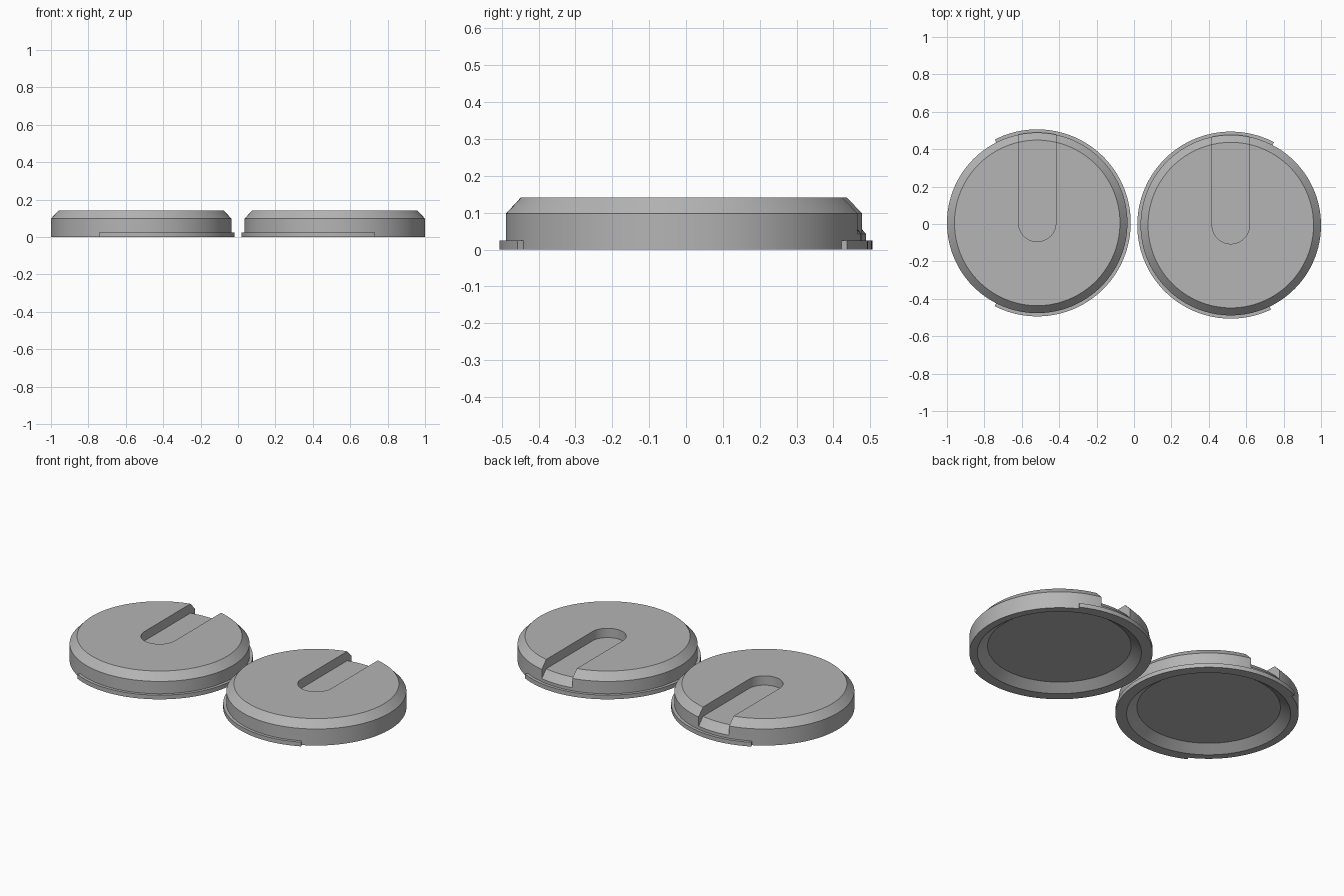
import bpy, bmesh, math
from mathutils import Matrix

default = bpy.data.objects.get("Cube")
if default:
    bpy.data.objects.remove(default, do_unlink=True)

SEG = 128
R, TOP_R, FLANGE_R = 0.4825, 0.4425, 0.5
TOP_Z, EDGE_Z, FLANGE_Z = 0.141, 0.098, 0.025
SLOT_W, SLOT_DEPTH = 0.1, 0.055

grey = bpy.data.materials.new("mid_grey")
grey.use_nodes = True
colour = (0.46, 0.46, 0.46, 1)
grey.diffuse_color = colour
grey.node_tree.nodes["Principled BSDF"].inputs["Base Color"].default_value = colour


def finish(name, bm):
    bmesh.ops.recalc_face_normals(bm, faces=bm.faces)
    mesh = bpy.data.meshes.new(name)
    bm.to_mesh(mesh)
    bm.free()
    mesh.materials.append(grey)
    obj = bpy.data.objects.new(name, mesh)
    bpy.context.collection.objects.link(obj)
    return obj


def lathe(name, profile):
    """Stack of rings (radius, z), capped at both ends."""
    bm = bmesh.new()
    rings = []
    for r, z in profile:
        ring = bmesh.ops.create_circle(bm, segments=SEG, radius=r,
                                       matrix=Matrix.Translation((0, 0, z)))
        rings.append(ring["verts"])
    for a, b in zip(rings, rings[1:]):
        for i in range(SEG):
            j = (i + 1) % SEG
            bm.faces.new((a[i], a[j], b[j], b[i]))
    bm.faces.new(rings[0])
    bm.faces.new(rings[-1])
    return finish(name, bm)


def extrude_outline(name, points, z0, z1):
    bm = bmesh.new()
    face = bm.faces.new([bm.verts.new((x, y, z0)) for x, y in points])
    new = bmesh.ops.extrude_face_region(bm, geom=[face])["geom"]
    verts = [v for v in new if isinstance(v, bmesh.types.BMVert)]
    bmesh.ops.translate(bm, verts=verts, vec=(0, 0, z1 - z0))
    return finish(name, bm)


def arc(r, start, end, n):
    angles = [math.radians(start + (end - start) * i / n) for i in range(n + 1)]
    return [(r * math.cos(a), r * math.sin(a)) for a in angles]


def subtract(obj, cutter):
    cutter.hide_render = True
    mod = obj.modifiers.new("cut", 'BOOLEAN')
    mod.operation, mod.solver, mod.object = 'DIFFERENCE', 'EXACT', cutter
    graph = bpy.context.evaluated_depsgraph_get()
    mesh = bpy.data.meshes.new_from_object(obj.evaluated_get(graph))
    obj.modifiers.clear()
    obj.data = mesh
    bpy.data.objects.remove(cutter, do_unlink=True)


def smooth(obj):
    bpy.ops.object.select_all(action='DESELECT')
    obj.select_set(True)
    bpy.context.view_layer.objects.active = obj
    bpy.ops.object.shade_smooth_by_angle(angle=math.radians(25))


def cap(side, x, y, start, end):
    # Bevelled disc with a sloping recess underneath
    body = lathe(side + "_cap_body", [(0.385, 0.04), (0.44, 0), (R, 0),
                                      (R, EDGE_Z), (TOP_R, TOP_Z)])
    # Round-ended slot whose floor follows the top and bevel at a lower level
    outline = arc(SLOT_W, 180, 360, 32) + [(SLOT_W, 0.53), (-SLOT_W, 0.53)]
    slot = extrude_outline("slot_cutter", outline, 0.01, 0.3)
    floor_z = TOP_Z - SLOT_DEPTH
    slope = (TOP_Z - EDGE_Z) / (R - TOP_R)
    wide = 0.6
    floor_shape = lathe("slot_floor_shape", [(wide, -0.3), (wide, floor_z - slope * (wide - TOP_R)),
                                             (TOP_R, floor_z)])
    subtract(slot, floor_shape)
    subtract(body, slot)
    # Thin partial lip around the foot
    lip = extrude_outline(side + "_cap_lip",
                          arc(FLANGE_R, start, end, 84) + arc(R - 0.002, end, start, 84),
                          0, FLANGE_Z)
    for obj in (body, lip):
        obj.location = (x, y, 0)
        smooth(obj)


cap("right", -0.5175, 0.006, -117, 117)
cap("left", 0.5175, -0.006, 62.5, 295.5)
